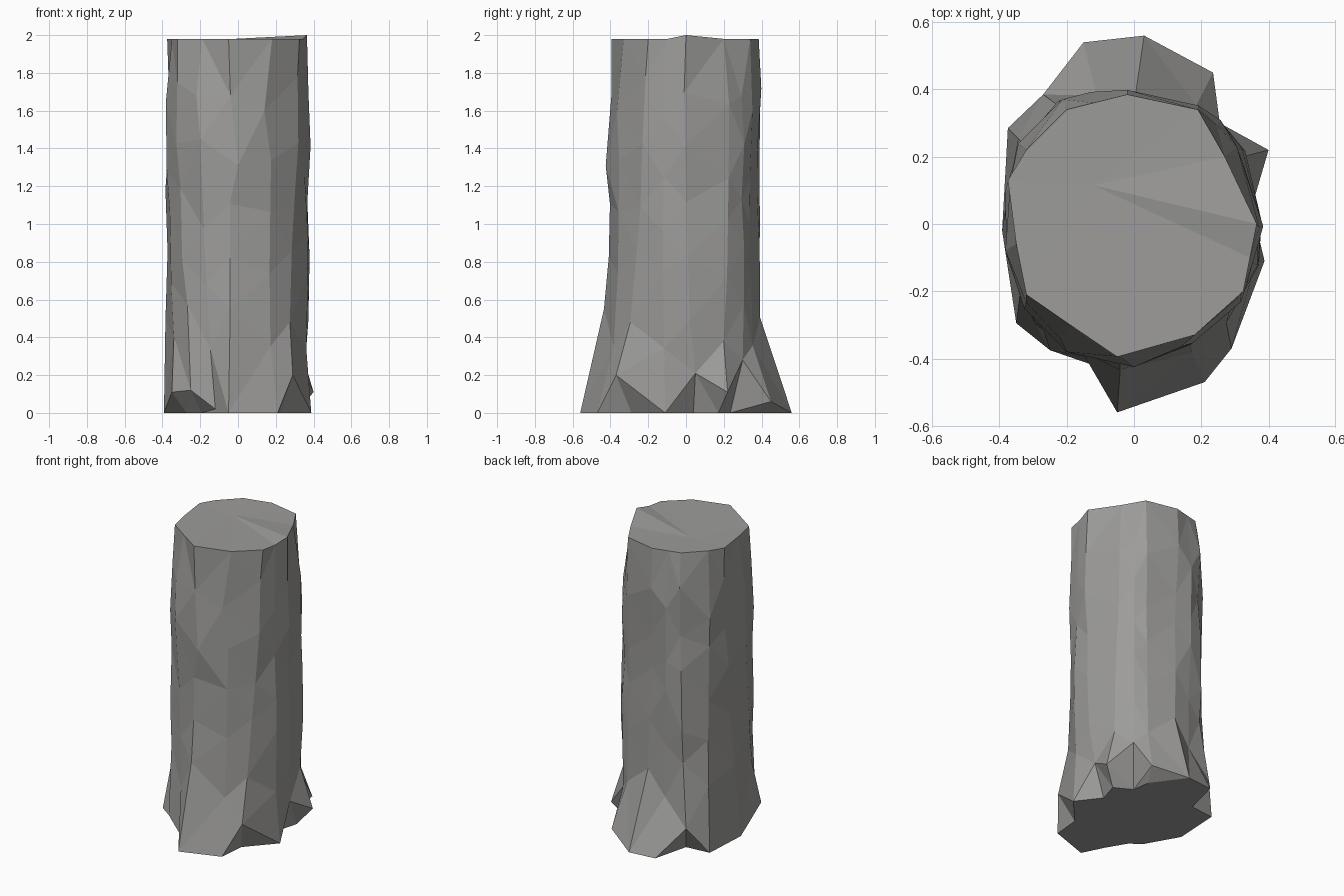
import bpy, bmesh, math, random

if "Cube" in bpy.data.objects:
    bpy.data.objects.remove(bpy.data.objects["Cube"])
random.seed(4)

# Root outline (x, y, height): raised points are notches between the roots
foot = [(.388, -.11, 0), (.35, .05, .21), (.40, .22, .11), (.255, .30, .28),
        (.235, .45, .06), (.03, .56, 0), (-.15, .54, 0), (-.27, .385, .17),
        (-.375, .285, 0), (-.392, -.02, 0), (-.35, -.295, .11), (-.25, -.375, .12),
        (-.12, -.42, .02), (-.05, -.56, 0), (.21, -.47, 0), (.29, -.37, .20)]
# Cut top outline
top = [(.345, -.10), (.365, 0), (.27, .20), (.23, .27), (.19, .34), (-.02, .385),
       (-.12, .36), (-.20, .34), (-.32, .22), (-.375, .13), (-.35, -.06),
       (-.32, -.21), (-.19, -.30), (-.05, -.395), (.18, -.33), (.325, -.20)]
n = len(foot)

# How far each corner of the section bulges, by (right side, back side)
bulge = {(True, True): .025, (False, True): .12,
         (False, False): .03, (True, False): -.01}

bm = bmesh.new()
rings = [[bm.verts.new(p) for p in foot]]

# Uneven bark rings: height, share of root flare, scale
for z, flare, s in [(.46, .18, .98), (.78, 0, .985), (1.08, 0, .98),
                    (1.36, 0, .985), (1.66, 0, .985)]:
    ring = []
    for i, (f, t) in enumerate(zip(foot, top)):
        w = min(1, z / 2 + .25)
        dx, dy = f[0] * (1 - w) + t[0] * w, f[1] * (1 - w) + t[1] * w
        a = math.atan2(dy, dx)
        k = s * random.uniform(.97, 1.025)
        k *= 1 + bulge[dx > 0, dy > 0] * math.sin(2 * a) ** 2
        x, y = .385 * k * math.cos(a), .405 * k * math.sin(a) - .01
        fl = flare * (.2 if f[1] > 0 else 1)
        x, y = x + (f[0] - x) * fl, y + (f[1] - y) * fl
        dz = (.07 if i % 2 else -.07) + random.uniform(-.06, .06)
        ring.append(bm.verts.new((x, y, z + dz)))
    rings.append(ring)

# Hollow with a ledge in the front of the trunk
for r, c, co in [(5, 13, (-.04, -.395, 1.68)), (4, 13, (0, -.425, 1.31)),
                 (5, 12, (-.22, -.34, 1.68)), (4, 12, (-.20, -.38, 1.45)),
                 (5, 14, (.14, -.365, 1.60))]:
    rings[r][c].co = co

rings.append([bm.verts.new((x, y, 2.0 if i == 1 else 1.98))
              for i, (x, y) in enumerate(top)])

# Trunk wall
for lo, hi in zip(rings, rings[1:]):
    for i in range(n):
        j = (i + 1) % n
        bm.faces.new((lo[i], lo[j], hi[j], hi[i]))

# Cut top face
mid = bm.verts.new((-.12, .115, 1.975))
for i in range(n):
    bm.faces.new((rings[-1][i], rings[-1][(i + 1) % n], mid))

# Undercut beneath the roots and flat base
base = []
for x, y, z in foot:
    k = .78 if z > .05 else 1
    base.append(bm.verts.new((x * k, y * k, 0)))
for i in range(n):
    j = (i + 1) % n
    bm.faces.new((base[i], base[j], rings[0][j], rings[0][i]))
bm.faces.new(base[::-1])

bmesh.ops.remove_doubles(bm, verts=bm.verts[:], dist=.001)
bmesh.ops.triangulate(bm, faces=bm.faces[:], quad_method='SHORT_EDGE')
bmesh.ops.recalc_face_normals(bm, faces=bm.faces[:])

mesh = bpy.data.meshes.new("tree_trunk")
bm.to_mesh(mesh)
bm.free()

# Dark grey bark
bark = bpy.data.materials.new("bark")
bark.diffuse_color = (.335, .332, .322, 1)
bark.use_nodes = True
bark.node_tree.nodes["Principled BSDF"].inputs["Base Color"].default_value = bark.diffuse_color
mesh.materials.append(bark)
bpy.context.collection.objects.link(bpy.data.objects.new("tree_trunk", mesh))
